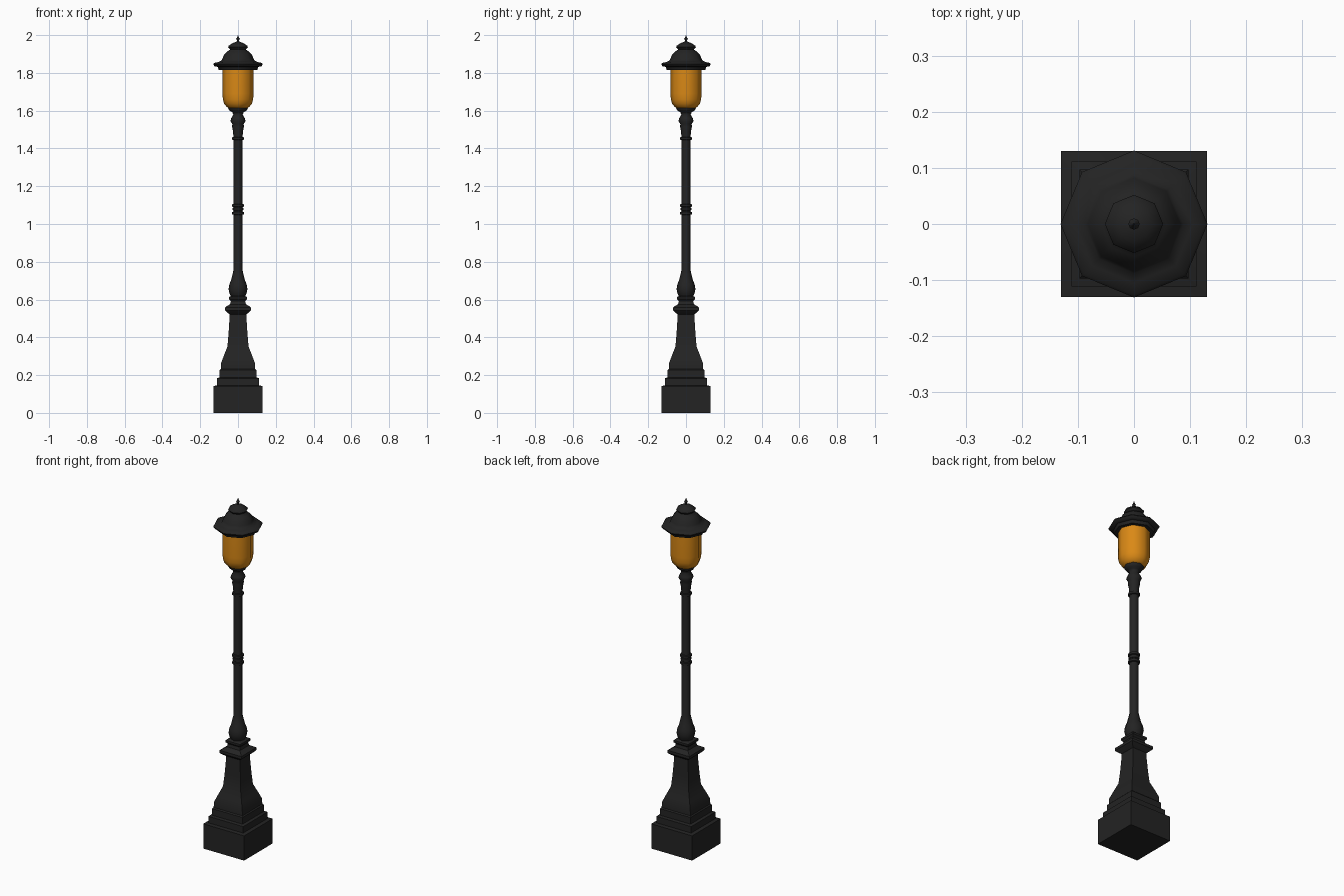
import bpy, bmesh, math


def material(name, rgb):
    m = bpy.data.materials.new(name)
    m.diffuse_color = (*rgb, 1)
    return m


iron = material("black iron", (0.017, 0.017, 0.017))
amber = material("amber glass", (0.70, 0.25, 0.008))


def turned(name, profile, sides, mat, smooth_angle):
    """Stack of polygon rings from (half width, z) pairs, capped at both ends."""
    square = sides == 4
    k = math.sqrt(2) if square else 1        # half width -> corner radius
    start = math.pi / 4 if square else 0
    bm = bmesh.new()
    rings = []
    for r, z in profile:
        rings.append([bm.verts.new((r * k * math.cos(start + math.tau * i / sides),
                                    r * k * math.sin(start + math.tau * i / sides), z))
                      for i in range(sides)])
    for a, b in zip(rings, rings[1:]):
        for i in range(sides):
            j = (i + 1) % sides
            bm.faces.new((a[i], a[j], b[j], b[i]))
    bm.faces.new(rings[0][::-1])
    bm.faces.new(rings[-1])
    mesh = bpy.data.meshes.new(name)
    bm.to_mesh(mesh)
    bm.free()
    mesh.materials.append(mat)
    ob = bpy.data.objects.new(name, mesh)
    bpy.context.collection.objects.link(ob)
    bpy.ops.object.select_all(action='DESELECT')
    ob.select_set(True)
    bpy.context.view_layer.objects.active = ob
    bpy.ops.object.shade_smooth_by_angle(angle=math.radians(smooth_angle))
    return ob


# Square stepped plinth and flared pedestal
turned("pedestal", [
    (0.13, 0), (0.13, 0.142), (0.111, 0.146), (0.111, 0.183), (0.097, 0.188),
    (0.097, 0.226), (0.091, 0.232), (0.090, 0.262), (0.076, 0.30), (0.056, 0.35),
    (0.050, 0.42), (0.045, 0.50), (0.044, 0.525)], 4, iron, 35)

# Square collar on top of the pedestal
turned("pedestal_collar", [
    (0.044, 0.522), (0.058, 0.532), (0.069, 0.543), (0.069, 0.558), (0.055, 0.568),
    (0.042, 0.575), (0.038, 0.592), (0.047, 0.602), (0.047, 0.613), (0.036, 0.62)],
    4, iron, 35)

# Bulb and slender post
turned("post", [
    (0.036, 0.615), (0.045, 0.632), (0.050, 0.655), (0.046, 0.68), (0.036, 0.705),
    (0.030, 0.73), (0.024, 0.755), (0.024, 1.46)], 8, iron, 50)

# Thin bands round the post
for i, z in enumerate((1.057, 1.079, 1.098, 1.453)):
    r = 0.028 if i == 1 else 0.031
    turned(f"post_band_{i + 1}", [
        (0.022, z - 0.009), (r, z - 0.006), (r, z + 0.006), (0.022, z + 0.009)], 8, iron, 50)

# Capital and cup that hold the lamp
turned("capital", [
    (0.024, 1.455), (0.026, 1.49), (0.031, 1.515), (0.030, 1.53), (0.040, 1.545),
    (0.036, 1.56), (0.025, 1.578), (0.030, 1.592), (0.043, 1.598), (0.052, 1.612),
    (0.050, 1.62)], 8, iron, 50)

# Amber glass
turned("lamp_glass", [
    (0.050, 1.614), (0.060, 1.62), (0.074, 1.638), (0.080, 1.66), (0.082, 1.69),
    (0.082, 1.825)], 8, amber, 50)

# Roof with wide brim and dome
turned("lamp_roof", [
    (0.078, 1.816), (0.102, 1.816), (0.108, 1.832), (0.124, 1.835), (0.131, 1.846),
    (0.126, 1.853), (0.105, 1.857), (0.088, 1.865), (0.082, 1.876), (0.074, 1.896),
    (0.058, 1.913), (0.043, 1.922), (0.041, 1.93)], 8, iron, 50)

# Small upper cap
turned("roof_cap", [
    (0.040, 1.922), (0.052, 1.936), (0.050, 1.943), (0.030, 1.957), (0.010, 1.965)],
    8, iron, 50)

# Finial
turned("finial", [
    (0.008, 1.96), (0.005, 1.97), (0.010, 1.98), (0.005, 1.988), (0.001, 2.0)], 8, iron, 50)
